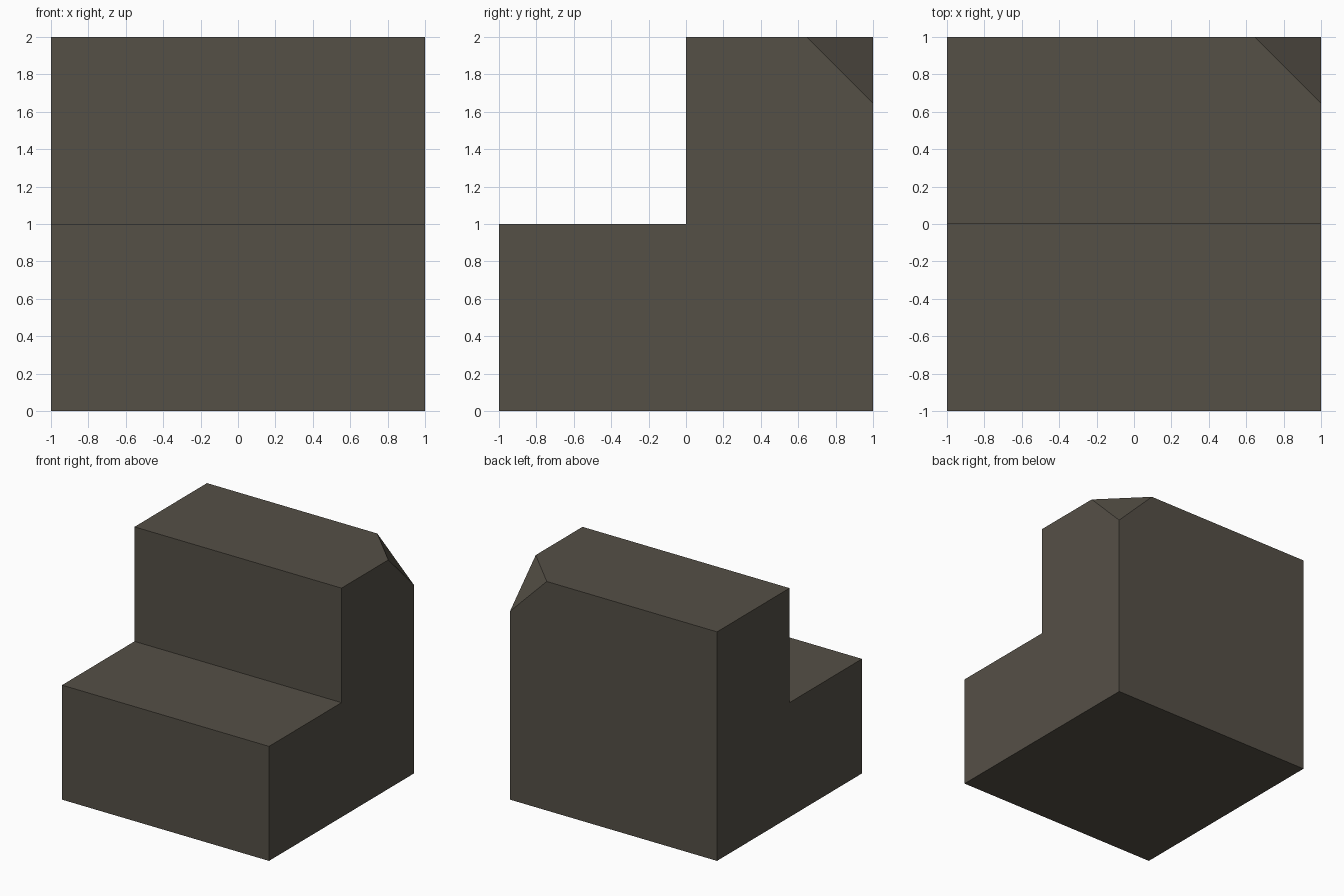
import bpy, bmesh
from mathutils import Vector

if "Cube" in bpy.data.objects:
    bpy.data.objects.remove(bpy.data.objects["Cube"])

CUT = 0.355  # length cut from each edge at the clipped corner

# Stepped side profile (y, z), extruded across the width
profile = [(-1, 0), (1, 0), (1, 2), (0, 2), (0, 1), (-1, 1)]
bm = bmesh.new()
side = bm.faces.new([bm.verts.new((-1, y, z)) for y, z in profile])
ext = bmesh.ops.extrude_face_region(bm, geom=[side])
bmesh.ops.translate(bm, vec=(2, 0, 0),
                    verts=[v for v in ext["geom"] if isinstance(v, bmesh.types.BMVert)])

# Clip the upper back right corner with a diagonal plane
cut = bmesh.ops.bisect_plane(bm, geom=bm.verts[:] + bm.edges[:] + bm.faces[:],
                             plane_co=Vector((1 - CUT, 1, 2)), plane_no=Vector((1, 1, 1)),
                             clear_outer=True)
edges = [e for e in cut["geom_cut"] if isinstance(e, bmesh.types.BMEdge)]
bmesh.ops.holes_fill(bm, edges=edges, sides=0)
bmesh.ops.recalc_face_normals(bm, faces=bm.faces[:])

mesh = bpy.data.meshes.new("stepped_block")
bm.to_mesh(mesh)
bm.free()
block = bpy.data.objects.new("stepped_block", mesh)
bpy.context.collection.objects.link(block)

# Single dark stone colour
stone = bpy.data.materials.new("dark stone")
stone.diffuse_color = (0.091, 0.080, 0.062, 1)
stone.use_nodes = True
stone.node_tree.nodes["Principled BSDF"].inputs["Base Color"].default_value = stone.diffuse_color
mesh.materials.append(stone)
